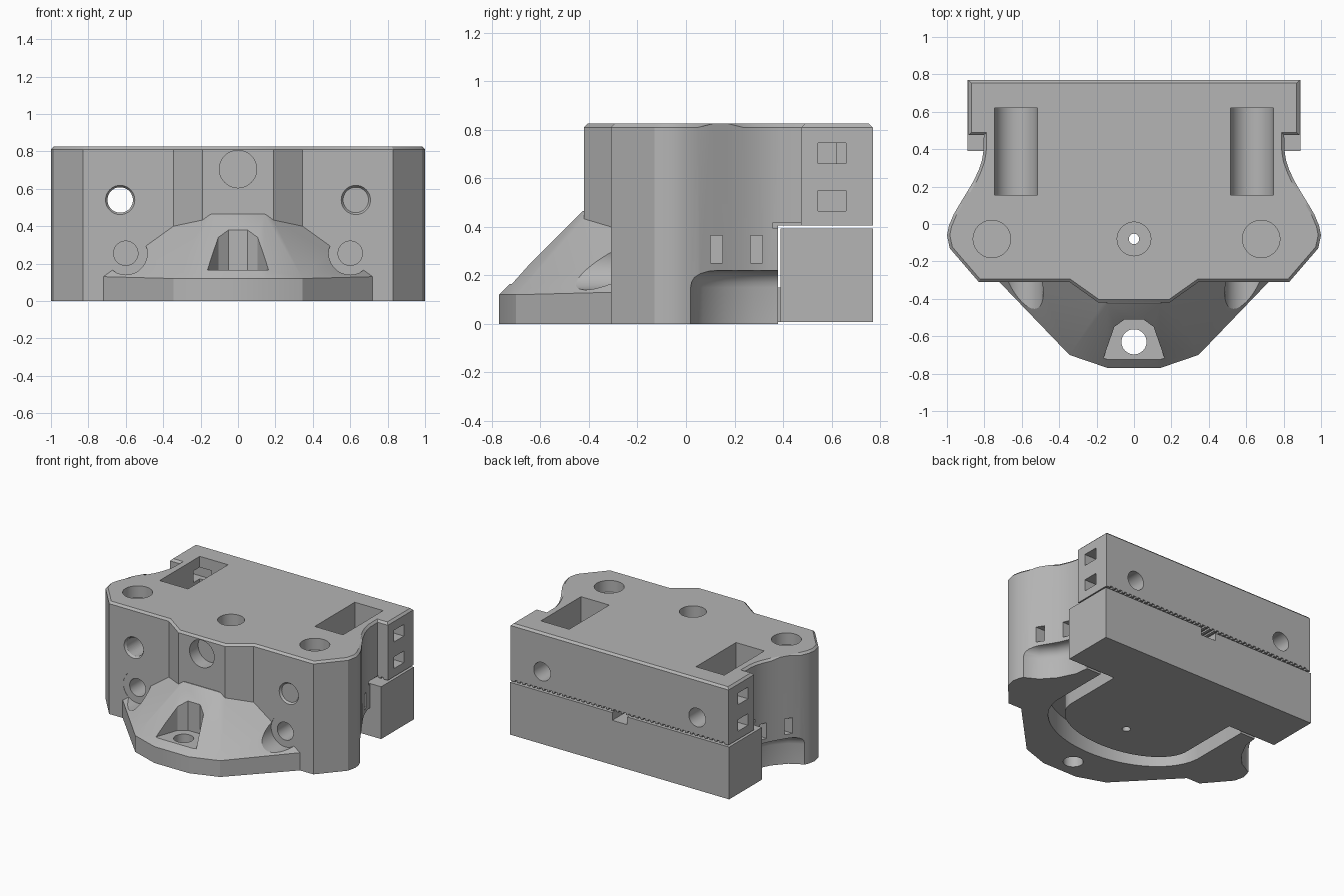
import bpy, bmesh, math
from mathutils import Vector

cube = bpy.data.objects.get("Cube")
if cube:
    bpy.data.objects.remove(cube, do_unlink=True)

grey = bpy.data.materials.new("plain grey")
grey.use_nodes = True
GREY = (0.46, 0.46, 0.46, 1)
grey.diffuse_color = GREY
grey.node_tree.nodes["Principled BSDF"].inputs["Base Color"].default_value = GREY


def make(name, bm):
    bmesh.ops.recalc_face_normals(bm, faces=bm.faces)
    me = bpy.data.meshes.new(name)
    bm.to_mesh(me)
    bm.free()
    me.materials.append(grey)
    ob = bpy.data.objects.new(name, me)
    bpy.context.collection.objects.link(ob)
    return ob


def prism(name, half, z0, z1, chamfer_z=None):
    """Extrude a plan given by its +x half, listed from front to back."""
    pts = half + [(-x, y) for x, y in reversed(half)]
    bm = bmesh.new()
    face = bm.faces.new([bm.verts.new((x, y, z0)) for x, y in pts])
    up = bmesh.ops.extrude_face_region(bm, geom=[face])["geom"]
    for v in up:
        if isinstance(v, bmesh.types.BMVert):
            v.co.z = z1
    if chamfer_z is not None:
        rim = [e for e in bm.edges if all(abs(v.co.z - chamfer_z) < 0.001 for v in e.verts)]
        bmesh.ops.bevel(bm, geom=rim, offset=0.015, segments=1, affect='EDGES')
    return make(name, bm)


def box(name, x0, x1, y0, y1, z0, z1):
    bm = bmesh.new()
    bmesh.ops.create_cube(bm, size=1)
    for v in bm.verts:
        v.co = ((x0 + x1) / 2 + v.co.x * (x1 - x0),
                (y0 + y1) / 2 + v.co.y * (y1 - y0),
                (z0 + z1) / 2 + v.co.z * (z1 - z0))
    return make(name, bm)


def rod(name, start, end, r, r_end=None):
    a, b = Vector(start), Vector(end)
    bm = bmesh.new()
    bmesh.ops.create_cone(bm, cap_ends=True, segments=48, radius1=r,
                          radius2=r if r_end is None else r_end, depth=(b - a).length)
    turn = Vector((0, 0, 1)).rotation_difference(b - a).to_matrix()
    for v in bm.verts:
        v.co = turn @ v.co + (a + b) / 2
    return make(name, bm)


def combine(target, tool, mode='DIFFERENCE'):
    mod = target.modifiers.new(mode.lower(), 'BOOLEAN')
    mod.operation, mod.solver, mod.object = mode, 'EXACT', tool
    bpy.context.view_layer.objects.active = target
    bpy.ops.object.modifier_apply(modifier=mod.name)
    bpy.data.objects.remove(tool, do_unlink=True)


def rounded(w, front, back, n=20):
    """Half plan of a tongue with a rounded front."""
    arc = [(w * math.sin(t), -0.05 - (-0.05 - front) * math.cos(t))
           for t in [math.pi / 2 * (i + 0.5) / n for i in range(n)]]
    return arc + [(w, back)]


# Main body
side = [(1.0, -0.06), (0.99, -0.01), (0.965, 0.05), (0.93, 0.11), (0.89, 0.175), (0.855, 0.235),
        (0.83, 0.29), (0.813, 0.34), (0.805, 0.39), (0.803, 0.475)]
body = prism("carriage_body", [(0.19, -0.42), (0.345, -0.31), (0.83, -0.31), (0.985, -0.13)]
             + side + [(0.885, 0.475), (0.885, 0.77)], 0, 0.825, 0.825)

# Sloping nose
bm = bmesh.new()
for s in (-1, 1):
    for x, y, top in [(0.14, -0.77, 0.12), (0.345, -0.70, 0.12), (0.72, -0.31, 0.13),
                      (0.72, -0.27, 0.13)]:
        for z in (0, top):
            bm.verts.new((s * x, y, z))
    for x, y, z in [(0.14, -0.425, 0.465), (0.14, -0.27, 0.465),
                    (0.345, -0.31, 0.40), (0.345, -0.27, 0.40)]:
        bm.verts.new((s * x, y, z))
hull = bmesh.ops.convex_hull(bm, input=bm.verts)
loose = {g for g in hull["geom_interior"] if isinstance(g, bmesh.types.BMVert)}
bmesh.ops.delete(bm, geom=list(loose), context='VERTS')
combine(body, make("nose", bm), 'UNION')

# Space for the clamp, under the back and inside the bottom
combine(body, box("back_space", -1.1, 1.1, 0.38, 0.9, -0.1, 0.405))
combine(body, prism("bottom_space", rounded(0.61, -0.47, 0.5), -0.1, 0.16))

# Nose pocket and its screw hole
combine(body, prism("nose_pocket", [(0.168, -0.73), (0.105, -0.55), (0.05, -0.51)], 0.165, 0.6))
combine(body, rod("nose_hole", (0, -0.63, -0.1), (0, -0.63, 0.3), 0.067))

# Front and top middle holes
combine(body, rod("front_recess", (0, -0.6, 0.705), (0, -0.32, 0.705), 0.1))
combine(body, rod("top_recess", (0, -0.08, 0.74), (0, -0.08, 0.9), 0.09))
combine(body, rod("centre_hole", (0, -0.08, 0), (0, -0.08, 0.9), 0.028))
for x in (-0.76, 0.68):
    combine(body, rod("top_side_recess", (x, -0.08, 0.74), (x, -0.08, 0.9), 0.1))

for s in (-1, 1):
    def span(a, b):
        return sorted((s * a, s * b))
    # Bearing seat with a round floor, and its shaft hole
    combine(body, box("seat_opening", *span(0.515, 0.745), 0.155, 0.62, 0.54, 0.9))
    combine(body, rod("seat_floor", (s * 0.63, 0.156, 0.54), (s * 0.63, 0.619, 0.54), 0.1149))
    combine(body, rod("shaft_hole", (s * 0.63, -0.6, 0.54), (s * 0.63, 0.9, 0.54), 0.068))
    combine(body, rod("shaft_chamfer", (s * 0.63, -0.32, 0.54), (s * 0.63, -0.295, 0.54), 0.085, 0.068))
    # Screw recess on the front
    combine(body, rod("screw_recess", (s * 0.6, -0.9, 0.255), (s * 0.6, -0.308, 0.255), 0.115))
    combine(body, rod("screw_hole", (s * 0.6, -0.4, 0.255), (s * 0.6, -0.1, 0.255), 0.065))
    # Tie slots on the back block
    combine(body, box("tie_slot_upper", *span(0.65, 1), 0.545, 0.66, 0.66, 0.745))
    combine(body, box("tie_slot_lower", *span(0.76, 1), 0.545, 0.66, 0.465, 0.55))
    # Small slots on the curved side
    for y in (0.10, 0.265):
        combine(body, box("side_slot", *span(0.76, 1.1), y, y + 0.05, 0.25, 0.365))
    # Arched recess low on the side
    bm = bmesh.new()
    plan = [(1.1, 0.01), (0.97, 0.02), (0.88, 0.07), (0.8, 0.16), (0.74, 0.28), (0.72, 0.45), (1.1, 0.45)]
    bottom = bm.faces.new([bm.verts.new((s * x, y, -0.1)) for x, y in plan])
    for v in bmesh.ops.extrude_face_region(bm, geom=[bottom])["geom"]:
        if isinstance(v, bmesh.types.BMVert):
            v.co.z = 0.22
    rim = [e for e in bm.edges if all(v.co.z > 0.2 and abs(v.co.x) < 1.11 for v in e.verts)
           and not all(abs(v.co.x) > 1.09 for v in e.verts) and not all(v.co.y > 0.44 for v in e.verts)]
    bmesh.ops.bevel(bm, geom=rim, offset=0.07, segments=5, profile=0.5, affect='EDGES')
    combine(body, make("side_recess", bm))

# Belt teeth under the back block
bm = bmesh.new()
for i in range(-21, 22):
    new = bmesh.ops.create_cube(bm, size=1)["verts"]
    for v in new:
        v.co = (i * 0.04 + v.co.x * 0.02, 0.6 + v.co.y * 0.5, 0.405 + v.co.z * 0.024)
combine(body, make("teeth", bm))

# Belt clamp: back bar with a rounded tongue
clamp = box("belt_clamp", -0.89, 0.89, 0.39, 0.77, 0.008, 0.392)
combine(clamp, prism("tongue", rounded(0.5, -0.35, 0.5), 0.008, 0.15), 'UNION')
combine(clamp, box("belt_notch", -0.06, 0.06, 0.3, 0.9, 0.335, 0.5))
combine(clamp, rod("clamp_hole", (0, -0.08, -0.1), (0, -0.08, 0.3), 0.028))

for ob in (body, clamp):
    bpy.ops.object.select_all(action='DESELECT')
    ob.select_set(True)
    bpy.context.view_layer.objects.active = ob
    bpy.ops.object.shade_smooth_by_angle(angle=math.radians(25))
